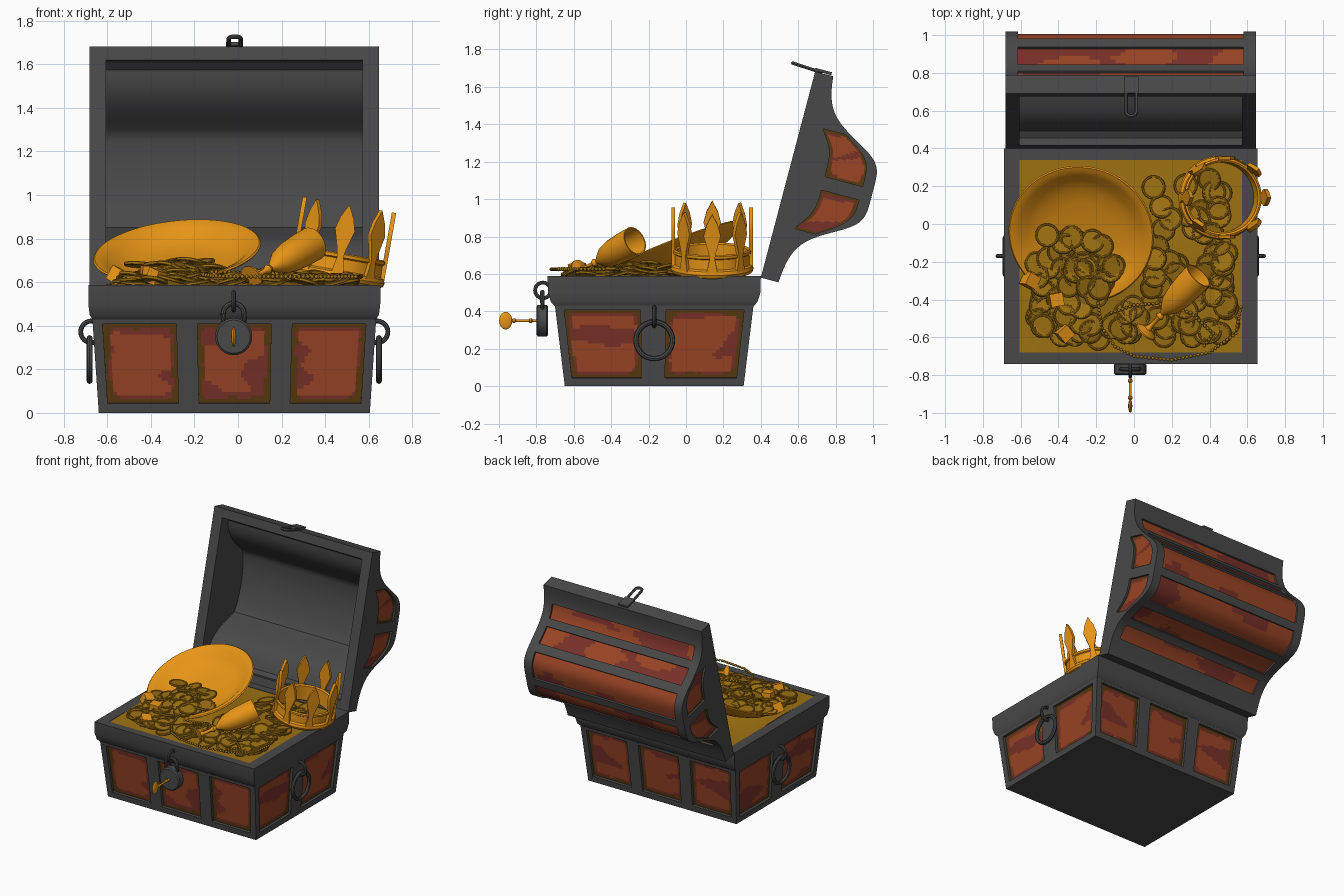
import bpy, bmesh, math, random
from mathutils import Vector as V3, Matrix as M, noise

if "Cube" in bpy.data.objects:
    bpy.data.objects.remove(bpy.data.objects["Cube"])
random.seed(4)
COL = {"dark_iron": (.066, .066, .066), "red_wood": (.32, .058, .018), "dark_red_wood": (.19, .03, .022),
       "brown_edge": (.095, .04, .005), "bright_gold": (.80, .30, .008), "coin_gold": (.34, .165, .006)}
MATS = []
for k, c in COL.items():
    m = bpy.data.materials.new(k)
    m.diffuse_color = (*c, 1)
    m.use_nodes = True
    m.node_tree.nodes["Principled BSDF"].inputs["Base Color"].default_value = m.diffuse_color
    MATS.append(m)
IRON, RED, DRED, BROWN, GOLD, COIN = range(6)
CX, CY = -.017, -.17

def finish(name, bm, mat=None, angle=35):
    bmesh.ops.remove_doubles(bm, verts=bm.verts, dist=.00005)
    me = bpy.data.meshes.new(name)
    if mat is None:
        for m in MATS[:4]: me.materials.append(m)
    else:
        me.materials.append(MATS[mat])
    bm.to_mesh(me)
    bm.free()
    ob = bpy.data.objects.new(name, me)
    bpy.context.collection.objects.link(ob)
    bpy.ops.object.select_all(action='DESELECT')
    ob.select_set(True)
    bpy.context.view_layer.objects.active = ob
    bpy.ops.object.shade_smooth_by_angle(angle=math.radians(angle))
    return ob

def lathe(bm, prof, n, mtx):
    rings = [[bm.verts.new(mtx @ V3((r * math.cos(a), r * math.sin(a), z)))
              for a in [2 * math.pi * i / n for i in range(n if r > 0 else 1)]] for r, z in prof]
    for A, B in zip(rings, rings[1:]):
        for i in range(n):
            vs = [A[i % len(A)], A[(i + 1) % n % len(A)], B[(i + 1) % n % len(B)], B[i % len(B)]]
            bm.faces.new(list(dict.fromkeys(vs)))
    bmesh.ops.recalc_face_normals(bm, faces=bm.faces)

def tube(bm, pts, r, n=8, cyclic=False):
    pts = [V3(p) for p in pts]
    N, rings = len(pts), []
    for i, p in enumerate(pts):
        d = (pts[(i + 1) % N] - pts[i - 1]) if cyclic or 0 < i < N - 1 else (pts[1] - pts[0] if i == 0 else p - pts[-2])
        ref = V3((1, .01, .02)) if abs(d.normalized().x) < .02 else getattr(tube, "ref", V3((0, 1, 0)))
        a = d.cross(ref).normalized()
        b = d.cross(a).normalized()
        rings.append([bm.verts.new(p + r * (a * math.cos(t) + b * math.sin(t))) for t in [2 * math.pi * k / n for k in range(n)]])
    for i in range(N if cyclic else N - 1):
        A, B = rings[i], rings[(i + 1) % N]
        for k in range(n):
            bm.faces.new((A[k], A[(k + 1) % n], B[(k + 1) % n], B[k]))
    if not cyclic:
        bm.faces.new(rings[0]); bm.faces.new(rings[-1])
    bmesh.ops.recalc_face_normals(bm, faces=bm.faces)

def torus(bm, c, R, r, normal, n=28):
    q = M.Translation(c) @ V3(normal).to_track_quat('Z', 'Y').to_matrix().to_4x4()
    prof = [(R + r * math.cos(2 * math.pi * k / 8), r * math.sin(2 * math.pi * k / 8)) for k in range(9)]
    lathe(bm, prof, n, q)

# Parametric wall: cells with odd row and column become recessed, mottled wood panels
def surface(bm, f, S, T, sub=(1, 1), psub=(22, 22), depth=.02, border=.022):
    e = .002
    for i in range(len(S) - 1):
        for j in range(len(T) - 1):
            pan = i % 2 and j % 2
            nx, ny = psub if pan else sub
            s0, s1, t0, t1 = S[i], S[i + 1], T[j], T[j + 1]
            w = (f(s1, (t0 + t1) / 2) - f(s0, (t0 + t1) / 2)).length
            h = (f((s0 + s1) / 2, t1) - f((s0 + s1) / 2, t0)).length
            top, low = {}, {}
            for a in range(nx + 1):
                for b in range(ny + 1):
                    s, t = s0 + (s1 - s0) * a / nx, t0 + (t1 - t0) * b / ny
                    p = f(s, t)
                    if not pan:
                        low[a, b] = bm.verts.new(p)
                        continue
                    n = (f(s + e, t) - f(s - e, t)).cross(f(s, t + e) - f(s, t - e)).normalized()
                    low[a, b] = bm.verts.new(p - n * depth)
                    if a in (0, nx) or b in (0, ny): top[a, b] = bm.verts.new(p)
            for a in range(nx):
                for b in range(ny):
                    fc = bm.faces.new((low[a, b], low[a + 1, b], low[a + 1, b + 1], low[a, b + 1]))
                    if pan:
                        c = fc.calc_center_median()
                        x, y = min(a + .5, nx - a - .5) / nx * w, min(b + .5, ny - b - .5) / ny * h
                        d = x * y / math.hypot(x, y) + .007 * noise.noise(c * 16)
                        g = noise.noise(V3((c.x * 3, c.y * 3, c.z * 9 + 5)))
                        fc.material_index = BROWN if d < border else DRED if g > .17 or d < border * 1.25 else RED
            if pan:
                loop = [(a, 0) for a in range(nx)] + [(nx, b) for b in range(ny)] + \
                       [(a, ny) for a in range(nx, 0, -1)] + [(0, b) for b in range(ny, 0, -1)]
                for p, q in zip(loop, loop[1:] + loop[:1]):
                    bm.faces.new((top[p], top[q], low[q], low[p]))

# Chest body: four flared walls with panels
def corner(i, t):
    sx, sy = [(-1, -1), (1, -1), (1, 1), (-1, 1)][i % 4]
    return V3((CX + sx * (.622 + .03 * t), CY + sy * (.478 + .054 * t), .44 * t))
bm = bmesh.new()
for k in range(4):
    S = [0, .035, .295, .37, .63, .705, .965, 1] if k % 2 == 0 else [0, .045, .43, .56, .955, 1]
    surface(bm, lambda s, t, k=k: corner(k, t).lerp(corner(k + 1, t), s), S, [0, .1, .925, 1])
bm.faces.new([bm.verts.new(corner(i, 0)) for i in (3, 2, 1, 0)])
finish("chest_body", bm)

# Rim around the chest opening
bm = bmesh.new()
loops = [[bm.verts.new((CX + sx * a, CY + sy * b, z)) for sx, sy in ((-1, -1), (1, -1), (1, 1), (-1, 1))]
         for a, b, z in ((.648, .528, .425), (.664, .552, .45), (.670, .568, .5), (.670, .57, .588), (.59, .51, .588), (.59, .51, .5))]
for A, B in zip(loops, loops[1:]):
    for i in range(4):
        bm.faces.new((A[i], A[(i + 1) % 4], B[(i + 1) % 4], B[i]))
finish("chest_rim", bm, IRON)

# Lid: bell-shaped section in its own frame (u along the opening, v outwards)
L, HX = 1.14, .664
VU = lambda u: .09 + .372 / (1 + (abs(u - .585) / .272) ** 5)
VI = lambda u: min(VU(u) - .035, .37 * math.sqrt(max(0, 1 - ((u - .57) / .508) ** 2)))
def lid(x, u, v):
    return V3((CX + x, .40 + .255 * u + .967 * v, .58 + .967 * u - .255 * v))
arc = [0]
for i in range(400):
    arc.append(arc[-1] + math.hypot(L / 400, VU((i + 1) * L / 400) - VU(i * L / 400)))
def arc_u(t):
    d = min(max(t, 0), 1) * arc[-1]
    i = min(max(next((k for k, a in enumerate(arc) if a >= d), 400), 1), 400)
    return (i - 1 + (d - arc[i - 1]) / (arc[i] - arc[i - 1])) * L / 400
def lid_outer(s, t):
    u = arc_u(t)
    return lid(HX - 2 * HX * s, u, VU(u))
bm = bmesh.new()
surface(bm, lid_outer, [0, .05, .95, 1], [0, .09, .16, .20, .29, .335, .48, .52, .665, .71, .80, .84, .91, 1],
        (1, 5), (44, 5), .014, .004)
TE = [0, .30 / L, .535 / L, .61 / L, .855 / L, 1]
surface(bm, lambda s, t: lid(HX, t * L, s * VU(t * L)), [0, .42, .87, 1], TE, (1, 12), (20, 20), .014, .014)
surface(bm, lambda s, t: lid(-HX, t * L, (1 - s) * VU(t * L)), [0, .13, .58, 1], TE, (1, 12), (20, 20), .014, .014)
IX, U0, U1 = .588, .065, 1.075
UI = lambda t: U0 + (U1 - U0) * t
surface(bm, lambda s, t: lid(-IX + 2 * IX * s, UI(t), VI(UI(t))), [0, 1], [0, 1], (1, 40))
surface(bm, lambda s, t: lid(IX, UI(t), (1 - s) * VI(UI(t))), [0, 1], [0, 1], (1, 40))
surface(bm, lambda s, t: lid(-IX, UI(t), s * VI(UI(t))), [0, 1], [0, 1], (1, 40))
out = [(-HX, 0), (HX, 0), (HX, L), (-HX, L)]
inn = [(-IX, U0), (IX, U0), (IX, U1), (-IX, U1)]
quads = [[lid(*out[i], 0), lid(*out[(i + 1) % 4], 0), lid(*inn[(i + 1) % 4], 0), lid(*inn[i], 0)] for i in range(4)]
for x, u, sg in ((HX, 0, 1), (HX, L, -1)):
    quads.append([lid(-x * sg, u, VU(u)), lid(x * sg, u, VU(u)), lid(x * sg, u, 0), lid(-x * sg, u, 0)])
for u in (U0, U1):
    quads.append([lid(-IX, u, 0), lid(IX, u, 0), lid(IX, u, VI(u)), lid(-IX, u, VI(u))])
for q in quads:
    bm.faces.new([bm.verts.new(p) for p in q])
finish("lid", bm)

# Hasp on the lid edge
bm = bmesh.new()
stad = [(.028 * math.cos(a), .05 * (1 if math.sin(a) > 0 else -1) + .028 * math.sin(a)) for a in [math.pi * (k + .5) / 8 for k in range(16)]]
rot = M.Translation((-.015, .645, 1.703)) @ M.Rotation(math.radians(-18), 4, 'X')
tube.ref = V3((0, .3, .95))
tube(bm, [rot @ V3((x, y, 0)) for x, y in stad], .01, 6, True)
bmesh.ops.create_cube(bm, size=1, matrix=M.Translation((-.015, .735, 1.682)) @ M.Rotation(math.radians(-15), 4, 'X') @ M.Diagonal((.078, .09, .016, 1)))
finish("hasp", bm, IRON)

# Handle rings and their staples on both ends
for sx, nm in ((-1, "left"), (1, "right")):
    bm = bmesh.new()
    torus(bm, (CX + sx * .664, CY, .245), .098, .014, (1, 0, 0), 36)
    torus(bm, (CX + sx * .655, CY, .372), .05, .011, (0, 1, 0), 24)
    finish(nm + "_handle_ring", bm, IRON)

# Padlock with shackle, staple and key
bm = bmesh.new()
RX = M.Translation((-.02, -.768, .35)) @ M.Rotation(math.radians(90), 4, 'X')
lathe(bm, [(0, -.031), (.076, -.031), (.085, -.023), (.085, .023), (.076, .031), (0, .031)], 32, RX)
tube.ref = V3((0, 1, 0))
tube(bm, [(-.068, -.768, .41)] + [(-.02 - .048 * math.cos(a), -.768, .455 + .048 * math.sin(a)) for a in [math.pi * k / 10 for k in range(11)]]
     + [(.028, -.768, .41)], .012)
torus(bm, (-.02, -.765, .512), .042, .010, (1, 0, 0), 24)
finish("padlock", bm, IRON)
bm = bmesh.new()
KM = M.Translation((-.02, -.79, .35)) @ M.Rotation(math.radians(90), 4, 'X')
lathe(bm, [(0, 0), (.007, 0), (.007, .03), (.013, .035), (.013, .045), (.007, .05), (.007, .12), (.013, .125), (.013, .135), (.007, .14), (0, .15)], 12, KM)
bmesh.ops.create_uvsphere(bm, u_segments=20, v_segments=10, radius=1, matrix=M.Translation((-.02, -.964, .35)) @ M.Diagonal((.011, .035, .047, 1)))
finish("key", bm, GOLD)

# Treasure bed
def H(x, y):
    return .592 + .06 * math.exp(-((x + .25) ** 2 + (y + .24) ** 2) / .06) + .025 * math.exp(-((x - .15) ** 2 + (y + .2) ** 2) / .08)
bm = bmesh.new()
surface(bm, lambda s, t: V3((CX - .59 + 1.18 * s, CY - .51 + 1.02 * t, H(CX - .59 + 1.18 * s, CY - .51 + 1.02 * t) - .008)), [0, 1], [0, 1], (30, 26))
finish("treasure_bed", bm, COIN)

# Coins with raised rims
bm = bmesh.new()
coin = [(0, -.005), (.06, -.007), (.064, -.004), (.064, .006), (.060, .009), (.054, .009), (.052, .005), (0, .005)]
spots = [(random.uniform(-.53, .5), random.uniform(-.61, -.2)) for _ in range(85)]
spots += [(random.uniform(.1, .5), random.uniform(-.2, .27)) for _ in range(26)]
spots += [(random.gauss(-.28, .11), random.gauss(-.24, .07)) for _ in range(26)] + [(-.46, -.06), (-.33, -.07), (-.22, -.09)]
for x, y in spots:
    z = H(x, y) + random.uniform(0, .025)
    if math.hypot(x + .28, y + .055) < .3:
        z = max(z, .70 + .38 * (y + .055) + .1 * (x + .28))
    tilt = M.Rotation(random.uniform(-.28, .28), 4, 'X') @ M.Rotation(random.uniform(-.28, .28), 4, 'Y')
    b2 = bmesh.new()
    lathe(b2, coin, 18, M.Translation((x, y, z)) @ tilt)
    me = bpy.data.meshes.new("tmp")
    b2.to_mesh(me)
    b2.free()
    bm.from_mesh(me)
    bpy.data.meshes.remove(me)
finish("coins", bm, COIN)

# Large tilted dish
bm = bmesh.new()
lathe(bm, [(0, -.085), (.15, -.082), (.23, -.07), (.29, -.045), (.33, -.015), (.36, -.002), (.38, .002), (.387, -.004), (.38, -.012),
           (.34, -.03), (.29, -.062), (.2, -.092), (0, -.1)], 56,
      M.Translation((-.28, -.055, .745)) @ M.Rotation(math.radians(21), 4, 'X') @ M.Rotation(math.radians(-6), 4, 'Y'))
finish("gold_dish", bm, GOLD, 50)

# Goblet lying on the pile
bm = bmesh.new()
a, b = V3((.06, -.57, .615)), V3((.345, -.27, .778))
lathe(bm, [(0, 0), (.062, 0), (.062, .008), (.02, .025), (.011, .05), (.011, .10), (.022, .12), (.012, .14), (.03, .165), (.058, .21), (.073, .28),
           (.079, .36), (.08, .44), (.073, .44), (.07, .34), (.05, .24), (0, .2)], 28,
      M.Translation(a) @ (b - a).to_track_quat('Z', 'Y').to_matrix().to_4x4())
finish("goblet", bm, GOLD)

# Crown: band plus eight spear-shaped points
CM = M.Translation((.452, .14, .618)) @ M.Rotation(math.radians(10), 4, 'Y')
bm = bmesh.new()
lathe(bm, [(.185, 0), (.2, -.012), (.216, -.004), (.222, .012), (.216, .03), (.202, .038), (.199, .092), (.208, .098), (.208, .112), (.198, .118),
           (.188, .11), (.185, 0)], 40, CM)
half = [(.03, .02), (.014, .10), (.022, .14), (.046, .225), (.03, .285)]
outline = [(w, z) for w, z in half] + [(0, .342)] + [(-w, z) for w, z in half[::-1]]
for k in range(8):
    R = CM @ M.Rotation(k * math.pi / 4, 4, 'Z')
    A, B = [[bm.verts.new(R @ V3((r, w, z))) for w, z in outline] for r in (.198, .218)]
    caps = [bm.faces.new(A[::-1]), bm.faces.new(B)]
    for i in range(len(A)):
        j = (i + 1) % len(A)
        bm.faces.new((A[i], A[j], B[j], B[i]))
    bmesh.ops.inset_individual(bm, faces=caps, thickness=.009, depth=-.005)
finish("crown", bm, GOLD)

# Beaded necklaces and gold cubes
bm = bmesh.new()
for path in ([(-.19, -.42), (-.17, -.55), (-.1, -.65), (0, -.70), (.2, -.72), (.4, -.68), (.54, -.58), (.57, -.42)],
             [(-.12, -.47), (0, -.43), (.12, -.42), (.3, -.47), (.42, -.58), (.36, -.66)]):
    for p, q in zip(path, path[1:]):
        n = max(1, round(math.dist(p, q) / .02))
        for i in range(n):
            x, y = p[0] + (q[0] - p[0]) * i / n, p[1] + (q[1] - p[1]) * i / n
            bmesh.ops.create_icosphere(bm, subdivisions=1, radius=.0105, matrix=M.Translation((x, y, H(x, y) + .032)))
finish("necklaces", bm, COIN, 60)
bm = bmesh.new()
for x, y, r in ((-.41, -.4, .2), (-.37, -.58, .8), (-.55, -.3, 1.2)):
    bmesh.ops.create_cube(bm, size=.07, matrix=M.Translation((x, y, H(x, y) + .022)) @ M.Rotation(r, 4, (.3, .4, 1)))
finish("gold_cubes", bm, GOLD)
